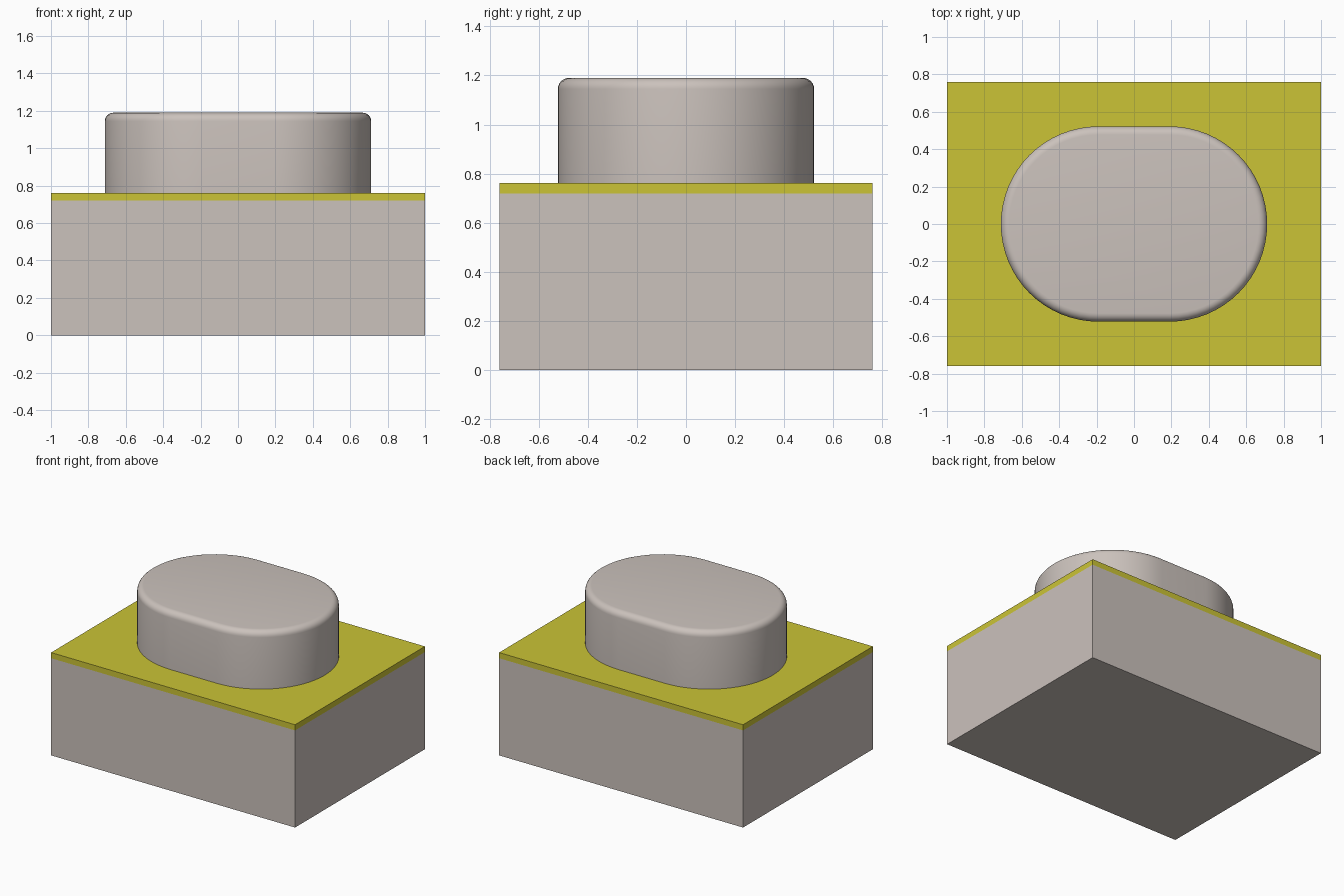
import bpy, bmesh, math

cube = bpy.data.objects.get("Cube")
if cube:
    bpy.data.objects.remove(cube, do_unlink=True)


def material(name, rgb):
    m = bpy.data.materials.new(name)
    m.use_nodes = True
    m.diffuse_color = (*rgb, 1)
    m.node_tree.nodes["Principled BSDF"].inputs["Base Color"].default_value = (*rgb, 1)
    return m


GREY = material("warm_grey", (0.597, 0.539, 0.503))
YELLOW = material("olive_yellow", (0.597, 0.552, 0.037))


def prism(name, outline, z0, z1, mat, round_top=0.0):
    """Extrude a flat outline from z0 to z1, optionally rounding the top rim."""
    bm = bmesh.new()
    base = bm.faces.new([bm.verts.new((x, y, z0)) for x, y in outline])
    ext = bmesh.ops.extrude_face_region(bm, geom=[base], use_keep_orig=True)["geom"]
    for v in ext:
        if isinstance(v, bmesh.types.BMVert):
            v.co.z = z1
    bmesh.ops.recalc_face_normals(bm, faces=bm.faces)
    if round_top:
        rim = [e for e in bm.edges if all(v.co.z > z1 - 1e-5 for v in e.verts)]
        bmesh.ops.bevel(bm, geom=rim, offset=round_top, offset_type='OFFSET',
                        segments=6, profile=0.5, affect='EDGES')
    mesh = bpy.data.meshes.new(name)
    bm.to_mesh(mesh)
    bm.free()
    mesh.materials.append(mat)
    obj = bpy.data.objects.new(name, mesh)
    bpy.context.collection.objects.link(obj)
    return obj


# Box body and the coloured plate on top of it
rect = [(-1, -0.76), (1, -0.76), (1, 0.76), (-1, 0.76)]
prism("base_block", rect, 0, 0.72, GREY)
prism("top_plate", rect, 0.72, 0.762, YELLOW)

# Oblong button: two half circles joined by straight sides
R, HALF, N = 0.522, 0.19, 32
stadium = []
for side, start in ((1, -math.pi / 2), (-1, math.pi / 2)):
    for i in range(N + 1):
        a = start + math.pi * i / N
        stadium.append((side * HALF + R * math.cos(a), R * math.sin(a)))
button = prism("button", stadium, 0.762, 1.19, GREY, round_top=0.045)

# Smooth the curved wall and rim
bpy.ops.object.select_all(action='DESELECT')
button.select_set(True)
bpy.context.view_layer.objects.active = button
bpy.ops.object.shade_smooth_by_angle(angle=math.radians(30))
